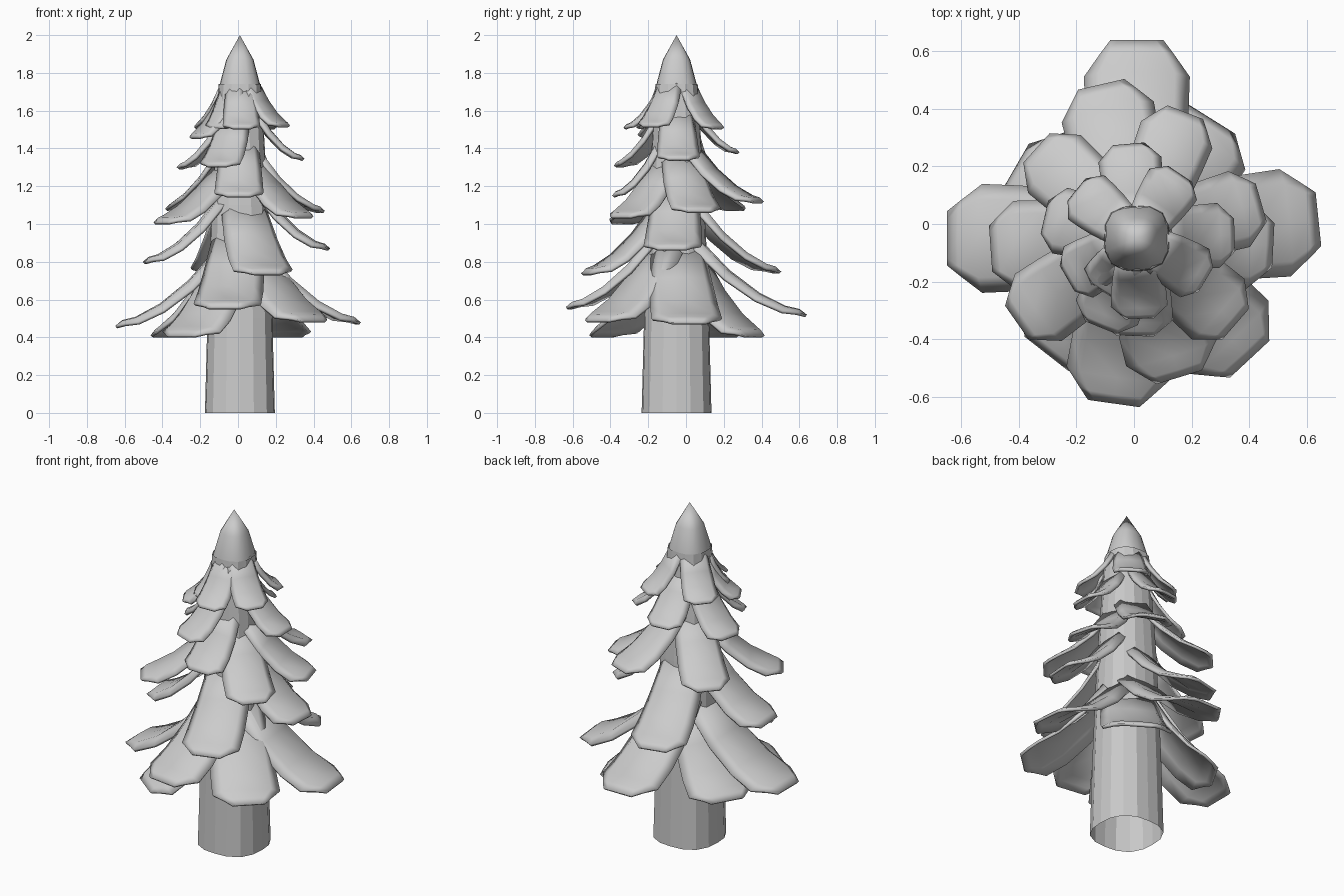
import bpy, bmesh, math
from mathutils import Vector

if "Cube" in bpy.data.objects:
    bpy.data.objects.remove(bpy.data.objects["Cube"])

CX, CY = 0.01, -0.05  # trunk axis


def finish(name, bm, smooth):
    bmesh.ops.recalc_face_normals(bm, faces=bm.faces)
    me = bpy.data.meshes.new(name)
    bm.to_mesh(me)
    bm.free()
    ob = bpy.data.objects.new(name, me)
    bpy.context.collection.objects.link(ob)
    if smooth:
        bpy.ops.object.select_all(action='DESELECT')
        bpy.context.view_layer.objects.active = ob
        ob.select_set(True)
        bpy.ops.object.shade_smooth_by_angle(angle=math.radians(40))
    return ob


def lathe(name, profile, sides, smooth):
    """Stack of slightly squared rings (radius, z); radius 0 closes to a point."""
    bm = bmesh.new()
    rings = []
    for r, z in profile:
        if r == 0:
            rings.append([bm.verts.new((CX, CY, z))] * sides)
            continue
        ring = []
        for i in range(sides):
            t = 2 * math.pi * i / sides
            rr = r * (1 + 0.045 * (1 - math.cos(4 * t)))
            ring.append(bm.verts.new((CX + rr * math.cos(t), CY + rr * math.sin(t), z)))
        rings.append(ring)
    for a, b in zip(rings, rings[1:]):
        for i in range(sides):
            j = (i + 1) % sides
            bm.faces.new(list(dict.fromkeys([a[i], a[j], b[j], b[i]])))
    return finish(name, bm, smooth)


# Rows of a bough: outward fraction, drop fraction, width fraction
ROWS = [(0, 0, 0.78), (0.28, 0.42, 0.90), (0.56, 0.72, 0.97),
        (0.80, 0.89, 1.0), (0.93, 0.93, 0.70), (1.0, 1.0, 0.5)]
# Columns: sideways fraction, rim droop
COLS = [(-1, 1), (-0.72, 0), (0, -0.15), (0.72, 0), (1, 1)]


def bough(name, angle, reach, tip_z):
    """Drooping plate with turned-down rim and chamfered tip."""
    a = math.radians(angle)
    out, side = Vector((math.cos(a), math.sin(a), 0)), Vector((-math.sin(a), math.cos(a), 0))
    half = (0.2 + (1.5 - tip_z) * 0.172) / 2
    drop = 0.23 + (1.5 - tip_z) * 0.17
    r0 = 0.132 - 0.028 * tip_z
    rim = 0.31 * half
    bm = bmesh.new()
    grid = []
    for k, (h, d, w) in enumerate(ROWS):
        row = []
        for u, dr in COLS:
            dr = 0 if k == len(ROWS) - 1 else dr * (1 - 0.16 * k)
            p = Vector((CX, CY, tip_z + drop * (1 - d)))
            p += out * (r0 + (reach - r0) * h - 0.45 * rim * dr) + side * (u * w * half)
            p.z -= 0.8 * rim * dr
            row.append(bm.verts.new(p))
        grid.append(row)
    for p, q in zip(grid, grid[1:]):
        for i in range(len(COLS) - 1):
            bm.faces.new((p[i], q[i], q[i + 1], p[i + 1]))
    ob = finish(name, bm, True)
    mod = ob.modifiers.new("thickness", 'SOLIDIFY')
    mod.thickness = 0.016
    mod.offset = -1 if ob.data.polygons[9].normal.z > 0 else 1


# Trunk and pointed crown
lathe("trunk", [(0.185, 0), (0.172, 0.5), (0.15, 1.1), (0.112, 1.74)], 16, False)
lathe("crown_tip", [(0.115, 1.68), (0.104, 1.75), (0.072, 1.87), (0, 2.0)], 16, True)

# Boughs, bottom to top: angle, reach from the axis, tip height
BOUGHS = [
    (58, 0.49, 0.41), (232, 0.51, 0.41), (150, 0.49, 0.41), (180, 0.66, 0.46),
    (6, 0.635, 0.48), (-47, 0.575, 0.49), (90, 0.69, 0.52), (262, 0.58, 0.56),
    (-73, 0.505, 0.74), (103, 0.55, 0.75), (184, 0.51, 0.80), (-3, 0.475, 0.87),
    (215, 0.51, 1.01), (-41, 0.455, 1.04), (16, 0.45, 1.07), (138, 0.47, 1.08),
    (69, 0.47, 1.12), (269, 0.34, 1.15),
    (167, 0.33, 1.30), (248, 0.335, 1.31), (2, 0.34, 1.345), (95, 0.33, 1.38),
    (210, 0.28, 1.46), (272, 0.28, 1.51), (-31, 0.28, 1.52), (141, 0.27, 1.51),
    (56, 0.27, 1.51), (238, 0.22, 1.51),
]
for n, b in enumerate(BOUGHS):
    bough(f"bough_{n + 1:02d}", *b)
